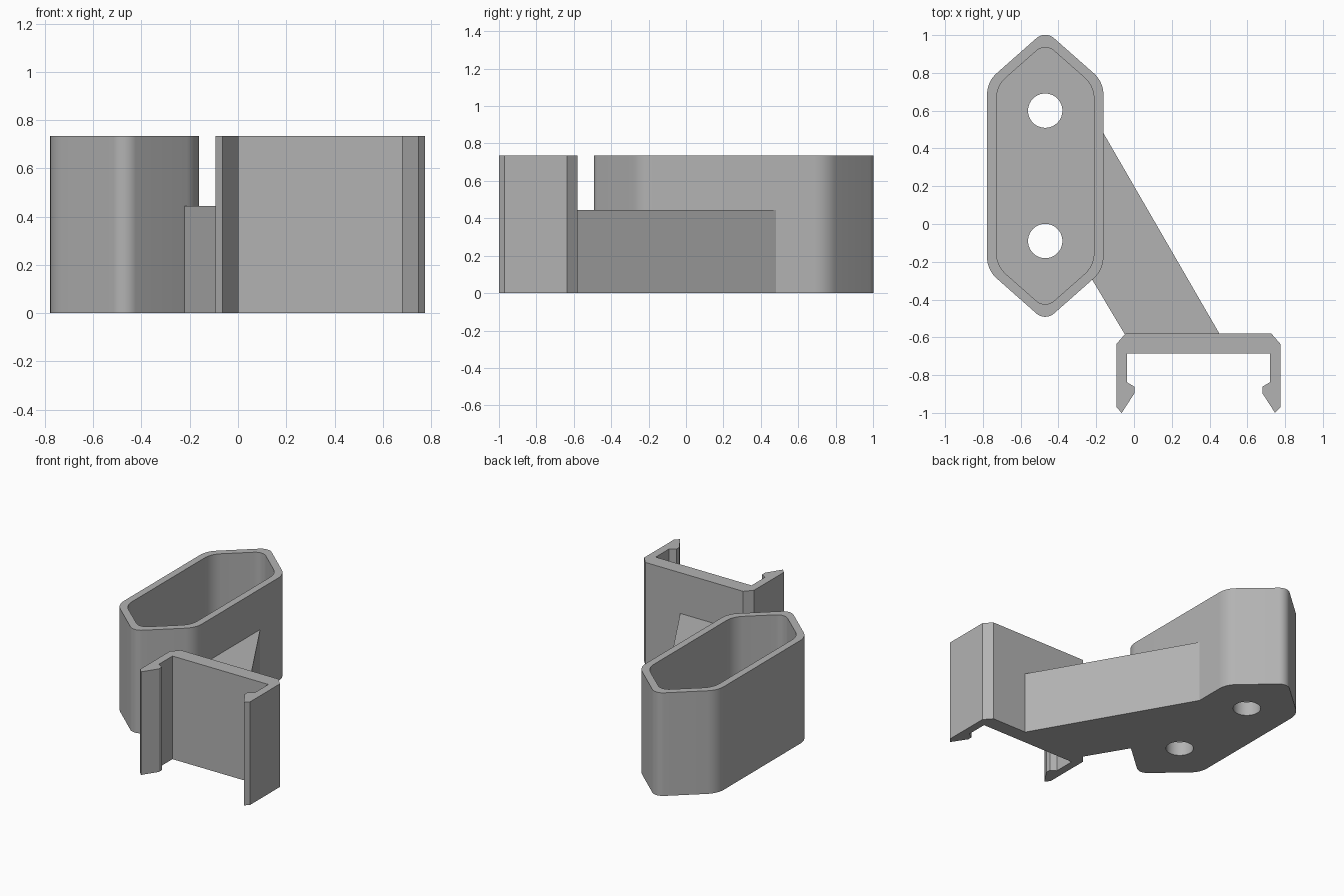
import bpy, bmesh, math
from mathutils import Vector

if "Cube" in bpy.data.objects:
    bpy.data.objects.remove(bpy.data.objects["Cube"])

HEIGHT = 0.735
ARM_HEIGHT = 0.445
FLOOR = 0.1
CUP = Vector((-0.47, 0.255))
CLIP_X = 0.341

grey = bpy.data.materials.new("grey plastic")
grey.use_nodes = True
colour = (0.45, 0.45, 0.45, 1)
grey.diffuse_color = colour
grey.node_tree.nodes["Principled BSDF"].inputs["Base Color"].default_value = colour


def prism(name, points, z0, z1):
    """Extrude a flat outline between two heights."""
    bm = bmesh.new()
    face = bm.faces.new([bm.verts.new((x, y, z0)) for x, y in points])
    top = bmesh.ops.extrude_face_region(bm, geom=[face])["geom"]
    verts = [v for v in top if isinstance(v, bmesh.types.BMVert)]
    bmesh.ops.translate(bm, verts=verts, vec=(0, 0, z1 - z0))
    bmesh.ops.recalc_face_normals(bm, faces=bm.faces)
    mesh = bpy.data.meshes.new(name)
    bm.to_mesh(mesh)
    bm.free()
    mesh.materials.append(grey)
    obj = bpy.data.objects.new(name, mesh)
    bpy.context.collection.objects.link(obj)
    return obj


def activate(obj):
    bpy.ops.object.select_all(action="DESELECT")
    obj.select_set(True)
    bpy.context.view_layer.objects.active = obj


def cut(obj, cutter):
    """Subtract a cutter and remove it."""
    mod = obj.modifiers.new("cut", "BOOLEAN")
    mod.operation, mod.solver, mod.object = "DIFFERENCE", "EXACT", cutter
    activate(obj)
    bpy.ops.object.modifier_apply(modifier=mod.name)
    bpy.data.objects.remove(cutter)


def rounded(corners, steps=8):
    """Round each (point, radius) corner with an arc."""
    out = []
    for i, (p, r) in enumerate(corners):
        a = (corners[i - 1][0] - p).normalized()
        b = (corners[(i + 1) % len(corners)][0] - p).normalized()
        half = a.angle(b) / 2
        centre = p + (a + b).normalized() * r / math.sin(half)
        start = p + a * r / math.tan(half) - centre
        end = p + b * r / math.tan(half) - centre
        for k in range(steps + 1):
            t = k / steps
            out.append(centre + start.lerp(end, t).normalized() * r)
    return out


def long_hexagon(half_width, shoulder, tip):
    pts = [(half_width, -shoulder), (half_width, shoulder), (0, tip),
           (-half_width, shoulder), (-half_width, -shoulder), (0, -tip)]
    return rounded([(CUP + Vector(p), 0.07 if p[0] == 0 else 0.15) for p in pts])


# Hollow cup with two screw holes in its floor
cup = prism("cup", long_hexagon(0.308, 0.498, 0.77), 0, HEIGHT)
cut(cup, prism("cavity_cutter", long_hexagon(0.258, 0.476, 0.703), FLOOR, 1))
for y in (-0.09, 0.6):
    circle = [(CUP.x + 0.091 * math.cos(a), y + 0.091 * math.sin(a))
              for a in (math.tau * k / 40 for k in range(40))]
    cut(cup, prism("hole_cutter", circle, -0.1, 0.3))

# Slanted arm, its end buried in the cup wall
arm = prism("arm", [(-0.05, -0.582), (0.453, -0.582), (-0.163, 0.483), (-0.18, 0.512),
                    (-0.19, -0.2), (-0.235, -0.272)], 0, ARM_HEIGHT)

# Snap-on clip, mirrored from half of its outline
half_clip = [(0.386, -0.58), (0.434, -0.635), (0.434, -0.97), (0.406, -1.0),
             (0.338, -0.895), (0.338, -0.862), (0.378, -0.838), (0.378, -0.685)]
outline = ([(CLIP_X + x, y) for x, y in half_clip]
           + [(CLIP_X - x, y) for x, y in reversed(half_clip)])
clip = prism("clip", outline, 0, HEIGHT)

for obj in (cup, arm, clip):
    activate(obj)
    bpy.ops.object.shade_smooth_by_angle(angle=math.radians(25))
